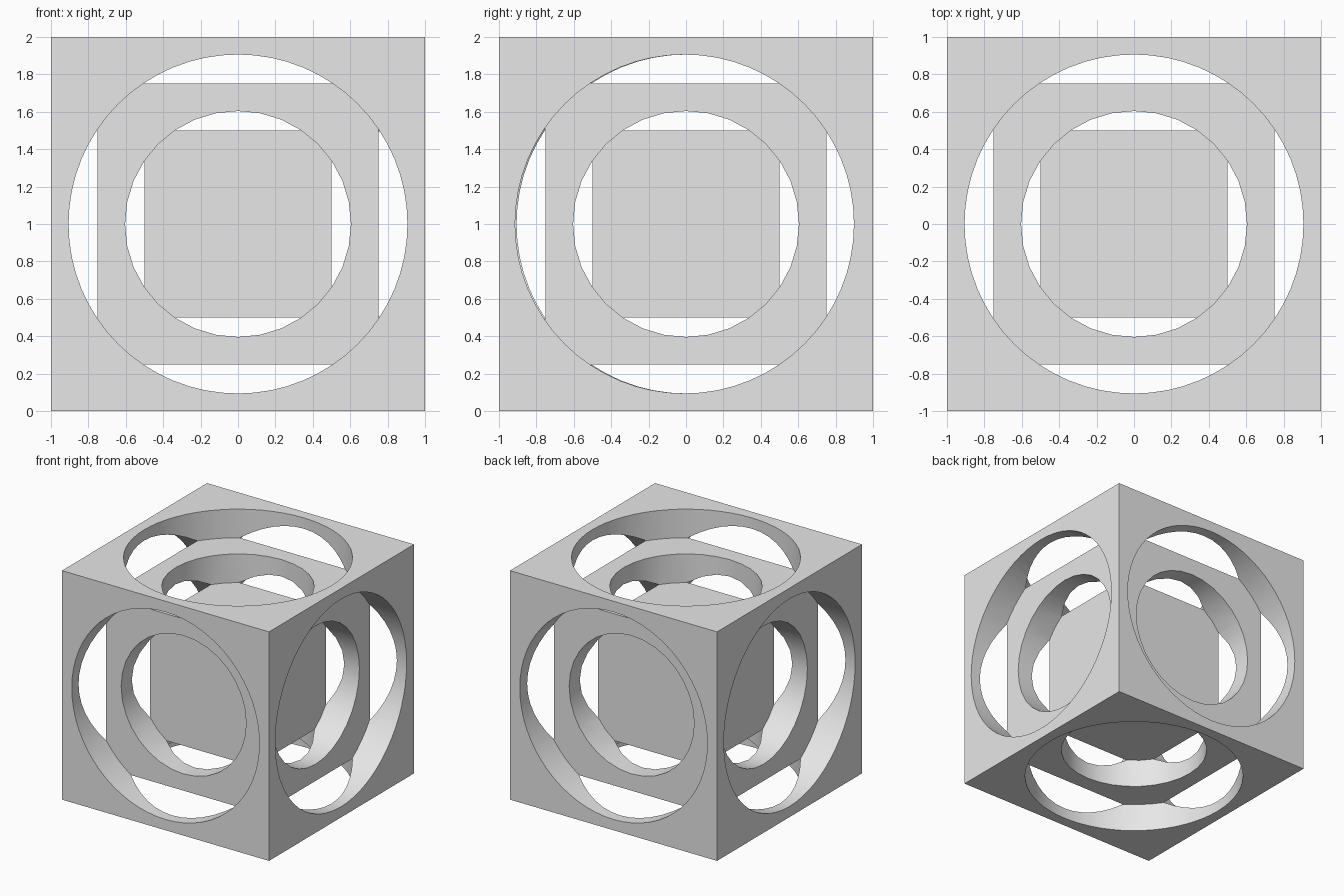
import bpy
import math
from mathutils import Vector

if "Cube" in bpy.data.objects:
    bpy.data.objects.remove(bpy.data.objects["Cube"], do_unlink=True)

CENTRE = Vector((0, 0, 1))

# One plain grey for the whole block
grey = bpy.data.materials.new("light_grey")
grey.use_nodes = True
grey.diffuse_color = (0.8, 0.8, 0.8, 1)
grey.node_tree.nodes["Principled BSDF"].inputs["Base Color"].default_value = (0.8, 0.8, 0.8, 1)

# Solid block
bpy.ops.mesh.primitive_cube_add(size=2, location=CENTRE)
block = bpy.context.object
block.name = "nested_cubes"
block.data.materials.append(grey)


def bore(direction, radius, floor, top, sides, shift=Vector()):
    """Sink a round flat-bottomed recess into the block along a direction."""
    bpy.ops.mesh.primitive_cylinder_add(
        vertices=sides, radius=radius, depth=top - floor,
        location=CENTRE + direction * (floor + top) / 2 + shift,
        rotation=direction.to_track_quat('Z', 'Y').to_euler())
    cutter = bpy.context.object
    cutter.name = "recess_cutter"
    cutter.hide_render = True
    cutter.data.materials.append(grey)
    bpy.context.view_layer.objects.active = block
    cut = block.modifiers.new("recess", 'BOOLEAN')
    cut.operation = 'DIFFERENCE'
    cut.solver = 'EXACT'
    cut.object = cutter
    bpy.ops.object.modifier_apply(modifier=cut.name)
    bpy.data.objects.remove(cutter, do_unlink=True)


directions = [Vector([sign if i == axis else 0 for i in range(3)])
              for axis in range(3) for sign in (-1, 1)]

# Wide recesses free the middle cube, narrow ones free the core cube
for d in directions:
    shift = Vector((0, -0.008, 0)) if d.x > 0 else Vector()
    bore(d, 0.906, 0.75, 1.2, 64, shift)
for d in directions:
    bore(d, 0.604, 0.5, 1.1, 32)

# Smooth bores with crisp rims
bpy.ops.object.select_all(action='DESELECT')
block.select_set(True)
bpy.context.view_layer.objects.active = block
bpy.ops.object.shade_smooth_by_angle(angle=math.radians(30))
